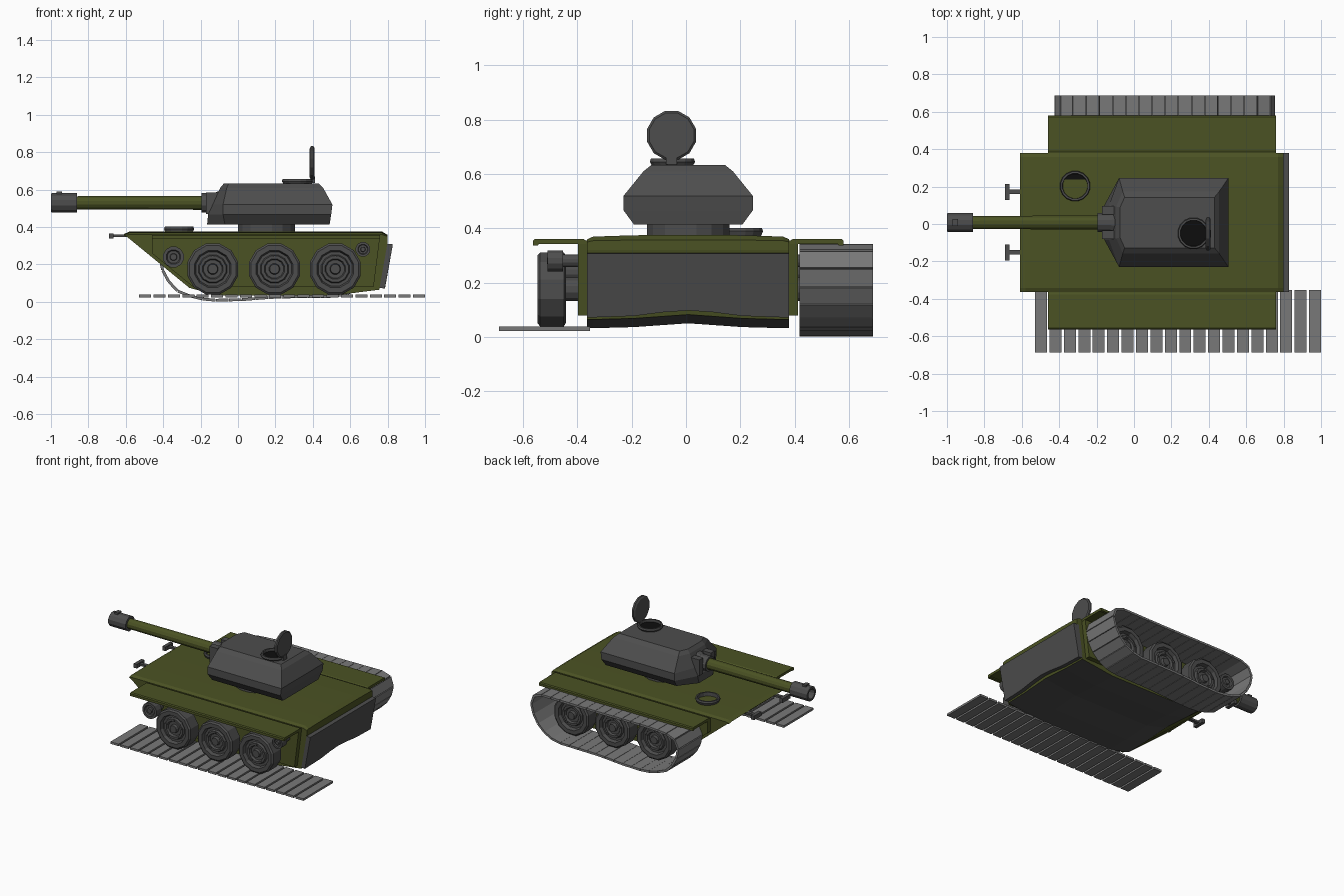
import bpy, bmesh, math
from mathutils import Matrix, Vector

if "Cube" in bpy.data.objects:
    bpy.data.objects.remove(bpy.data.objects["Cube"])

CY = 0.008  # centre plane of the hull


def material(name, col):
    m = bpy.data.materials.new(name)
    m.diffuse_color = (*col, 1)
    m.use_nodes = True
    m.node_tree.nodes["Principled BSDF"].inputs["Base Color"].default_value = m.diffuse_color
    return m


OLIVE = material("olive", (0.07, 0.085, 0.017))
DARK = material("dark_grey", (0.075, 0.075, 0.075))
STEEL = material("steel", (0.19, 0.19, 0.19))
BLACK = material("black", (0.004, 0.004, 0.004))


def finish(name, bm, mat):
    bmesh.ops.remove_doubles(bm, verts=bm.verts, dist=1e-5)
    bmesh.ops.recalc_face_normals(bm, faces=bm.faces)
    me = bpy.data.meshes.new(name)
    bm.to_mesh(me)
    bm.free()
    me.materials.append(mat)
    ob = bpy.data.objects.new(name, me)
    bpy.context.collection.objects.link(ob)
    return ob


def loft(name, rings, mat):
    bm = bmesh.new()
    vr = [[bm.verts.new(p) for p in r] for r in rings]
    n = len(rings[0])
    for a, b in zip(vr, vr[1:]):
        for i in range(n):
            j = (i + 1) % n
            bm.faces.new((a[i], a[j], b[j], b[i]))
    bm.faces.new(vr[0])
    bm.faces.new(vr[-1])
    return finish(name, bm, mat)


def prism(name, profile, y0, y1, mat):
    return loft(name, [[(x, y, z) for x, z in profile] for y in (y0, y1)], mat)


def box(name, x0, x1, y0, y1, z0, z1, mat):
    return prism(name, [(x0, z0), (x1, z0), (x1, z1), (x0, z1)], y0, y1, mat)


def lathe(name, profile, axis, c, mat, n=12):
    """profile of (position along axis, radius), turned about an axis through c"""
    bm = bmesh.new()
    rings = []
    for t, r in profile:
        ring = []
        for i in range(n):
            a = 2 * math.pi * (i + 0.5) / n
            u, v = r * math.cos(a), r * math.sin(a)
            p = {"x": (t, u, v), "y": (u, t, v), "z": (u, v, t)}[axis]
            ring.append(bm.verts.new(Vector(p) + Vector(c)))
        rings.append(ring)
    for a, b in zip(rings, rings[1:]):
        for i in range(n):
            j = (i + 1) % n
            bm.faces.new((a[i], a[j], b[j], b[i]))
    bmesh.ops.dissolve_degenerate(bm, edges=bm.edges, dist=1e-6)
    return finish(name, bm, mat)


# hull: side profile swept across the width, slightly crowned above and below
def hull_ring(y, top, low):
    return [(x, CY + y, z) for x, z in (
        (-0.59, 0.345), (-0.61, 0.355 + top * 0.5), (-0.58, 0.36 + top), (0.77, 0.36 + top),
        (0.80, 0.35 + top * 0.5), (0.80, 0.32), (0.755, 0.065 + low),
        (0.5, 0.033 + low), (-0.1, 0.033 + low), (-0.26, 0.075 + low))]


hull = loft("hull", [hull_ring(*p) for p in (
    (-0.372, 0, 0), (-0.35, 0.01, 0), (-0.2, 0.015, 0.004), (0, 0.016, 0.018),
    (0.2, 0.015, 0.004), (0.35, 0.01, 0), (0.372, 0, 0))], OLIVE)
hull.data.materials.append(DARK)
for f in hull.data.polygons:
    if f.normal.z < -0.95:
        f.material_index = 1

# rear plate with a curved lower edge
loft("rear_plate", [[(0.785, CY + y, 0.31), (0.828, CY + y, 0.308), (0.785 + e, CY + y, 0.072 + low),
                     (0.75, CY + y, 0.075 + low)]
                    for y, low, e in ((-0.372, 0, 0), (-0.2, 0.006, 0.002), (-0.09, 0.02, 0.004), (0, 0.026, 0.005),
                                      (0.09, 0.02, 0.004), (0.2, 0.006, 0.002), (0.372, 0, 0))], DARK)

# running gear and mudguards, both sides
for s, side in ((-1, "near"), (1, "far")):
    def Y(d):
        return CY + s * d

    prism(f"side_plate_{side}", [(-0.46, 0.355), (0.76, 0.355), (0.725, 0.08), (-0.24, 0.08), (-0.46, 0.26)],
          Y(0.37), Y(0.405), OLIVE)
    loft(f"mudguard_{side}", [[(x, Y(d), z) for d, z in (
        (0.375, 0.343), (0.55, 0.343), (0.553, 0.338), (0.572, 0.338), (0.572, 0.355), (0.565, 0.361),
        (0.385, 0.361), (0.375, 0.355))] for x in (-0.46, 0.76)], OLIVE)

    for k, wx in enumerate((-0.135, 0.195, 0.52)):
        c = (wx, 0, 0.176)
        prof = ((0.39, 0), (0.39, 0.045), (0.45, 0.045), (0.45, 0.128), (0.458, 0.141), (0.545, 0.141),
                (0.554, 0.13), (0.554, 0.102), (0.53, 0.094), (0.53, 0.078), (0.545, 0.072), (0.545, 0.056),
                (0.53, 0.05), (0.53, 0.03), (0.55, 0.026), (0.55, 0))
        lathe(f"road_wheel_{side}_{k}", [(Y(d), r) for d, r in prof], "y", c, DARK)
        for j in range(5):
            a = 2 * math.pi * j / 5 + 0.3
            bc = (wx + 0.064 * math.cos(a), 0, 0.176 + 0.064 * math.sin(a))
            lathe(f"wheel_bolt_{side}_{k}_{j}", [(Y(d), r) for d, r in ((0.54, 0), (0.54, 0.009), (0.551, 0.009), (0.551, 0))],
                  "y", bc, DARK, 6)

    for nm, x, z, r in (("idler", -0.345, 0.24, 0.057), ("sprocket", 0.668, 0.281, 0.04)):
        prof = ((0.38, 0), (0.38, r * 0.6), (0.46, r * 0.6), (0.46, r), (0.518, r), (0.518, r * 0.7),
                (0.508, r * 0.6), (0.508, r * 0.35), (0.52, r * 0.3), (0.52, 0))
        lathe(f"{nm}_{side}", [(Y(d), rr) for d, rr in prof], "y", (x, 0, z), DARK)

# broken track lying flat on the near side
bm = bmesh.new()
for i in range(20):
    m = Matrix.Translation((-0.497 + i * 0.0771, -0.52, 0.031)) @ Matrix.Diagonal((0.064, 0.335, 0.015, 1))
    bmesh.ops.create_cube(bm, size=1, matrix=m)
finish("loose_track", bm, STEEL)

# fitted track on the far side: links spaced evenly round a closed path
path = [Vector((x, 0, z)) for x, z in (
    (0.66, 0.335), (0.72, 0.322), (0.75, 0.28), (0.737, 0.2), (0.685, 0.11), (0.61, 0.05), (0.52, 0.03),
    (0.2, 0.026), (0.02, 0.012), (-0.12, 0.009), (-0.22, 0.018), (-0.32, 0.055), (-0.39, 0.13), (-0.42, 0.22),
    (-0.41, 0.28), (-0.36, 0.318), (-0.2, 0.331), (0.3, 0.331))]
segs = list(zip(path, path[1:] + path[:1]))
total = sum((b - a).length for a, b in segs)


def along(d):
    d %= total
    for a, b in segs:
        l = (b - a).length
        if d <= l:
            return a.lerp(b, d / l)
        d -= l
    return path[0]


bm = bmesh.new()
LINKS = 38
for i in range(LINKS):
    a, b = along(total * i / LINKS), along(total * (i + 1) / LINKS)
    d = b - a
    m = (Matrix.Translation((a + b) / 2 + Vector((0, 0.553, 0)))
         @ Matrix.Rotation(math.atan2(-d.z, d.x), 4, "Y")
         @ Matrix.Diagonal((d.length * 0.97, 0.27, 0.015, 1)))
    bmesh.ops.create_cube(bm, size=1, matrix=m)
finish("fitted_track", bm, STEEL)

# turret and its ring
lathe("turret_ring", [(0.36, 0), (0.36, 0.155), (0.42, 0.155), (0.42, 0)], "z", (0.152, CY, 0), DARK, 16)
loft("turret", [[(xr, CY - w, z), (xr, CY + w, z), (xs, CY + w, z), (xf, CY + wf, z), (xf, CY - wf, z), (xs, CY - w, z)]
                for z, xr, xs, xf, w, wf in (
                    (0.415, 0.49, -0.07, -0.165, 0.20, 0.08), (0.467, 0.498, -0.08, -0.16, 0.238, 0.09),
                    (0.52, 0.505, -0.08, -0.135, 0.238, 0.09), (0.61, 0.455, -0.06, -0.095, 0.165, 0.085),
                    (0.634, 0.43, -0.05, -0.075, 0.135, 0.08))], DARK)

# gun
G = (0, CY, 0.53)
lathe("gun_barrel", [(-0.88, 0), (-0.88, 0.036), (-0.15, 0.039), (-0.15, 0)], "x", G, OLIVE)
lathe("muzzle_brake", [(-0.86, 0), (-0.86, 0.053), (-0.995, 0.053), (-1.0, 0.05), (-1.0, 0.035), (-0.92, 0.035),
                       (-0.92, 0)], "x", G, DARK)
box("muzzle_lug", -0.97, -0.942, CY - 0.02, CY + 0.02, 0.57, 0.591, DARK)
lathe("mantlet", [(-0.195, 0), (-0.195, 0.053), (-0.13, 0.053), (-0.08, 0.075), (-0.08, 0)], "x", G, DARK)
for s in (-1, 1):
    y = CY + s * 0.065
    box("mantlet_bracket", -0.172, -0.09, y - 0.022, y + 0.022, 0.47, 0.585, DARK)

# hatches: raised rings with dark openings
for nm, x, y, z0, z1, r in (("commander", 0.318, -0.05, 0.625, 0.657, 0.085), ("driver", -0.315, 0.203, 0.36, 0.402, 0.082)):
    lathe(f"{nm}_hatch_ring", [(z0, r - 0.012), (z1 - 0.012, r), (z1, r - 0.004), (z1, r - 0.014),
                               (z0, r - 0.016), (z0, r - 0.012)], "z", (x, y, 0), DARK, 16)
    lathe(f"{nm}_hatch_opening", [(z0, 0), (z0, r - 0.014), (z0 + 0.014, r - 0.014), (z0 + 0.014, 0)],
          "z", (x, y, 0), BLACK, 16)

# open lid and hinge
lathe("hatch_lid", [(0.383, 0), (0.383, 0.08), (0.39, 0.093), (0.402, 0.093), (0.408, 0.085), (0.408, 0)],
      "x", (0, -0.053, 0.743), DARK)
box("lid_hinge", 0.392, 0.412, -0.073, -0.033, 0.635, 0.67, DARK)

# front tow fittings
for y in (0.172, -0.152):
    box("tow_stem", -0.68, -0.58, y - 0.012, y + 0.012, 0.347, 0.361, DARK)
    box("tow_bar", -0.69, -0.665, y - 0.043, y + 0.043, 0.338, 0.367, DARK)
